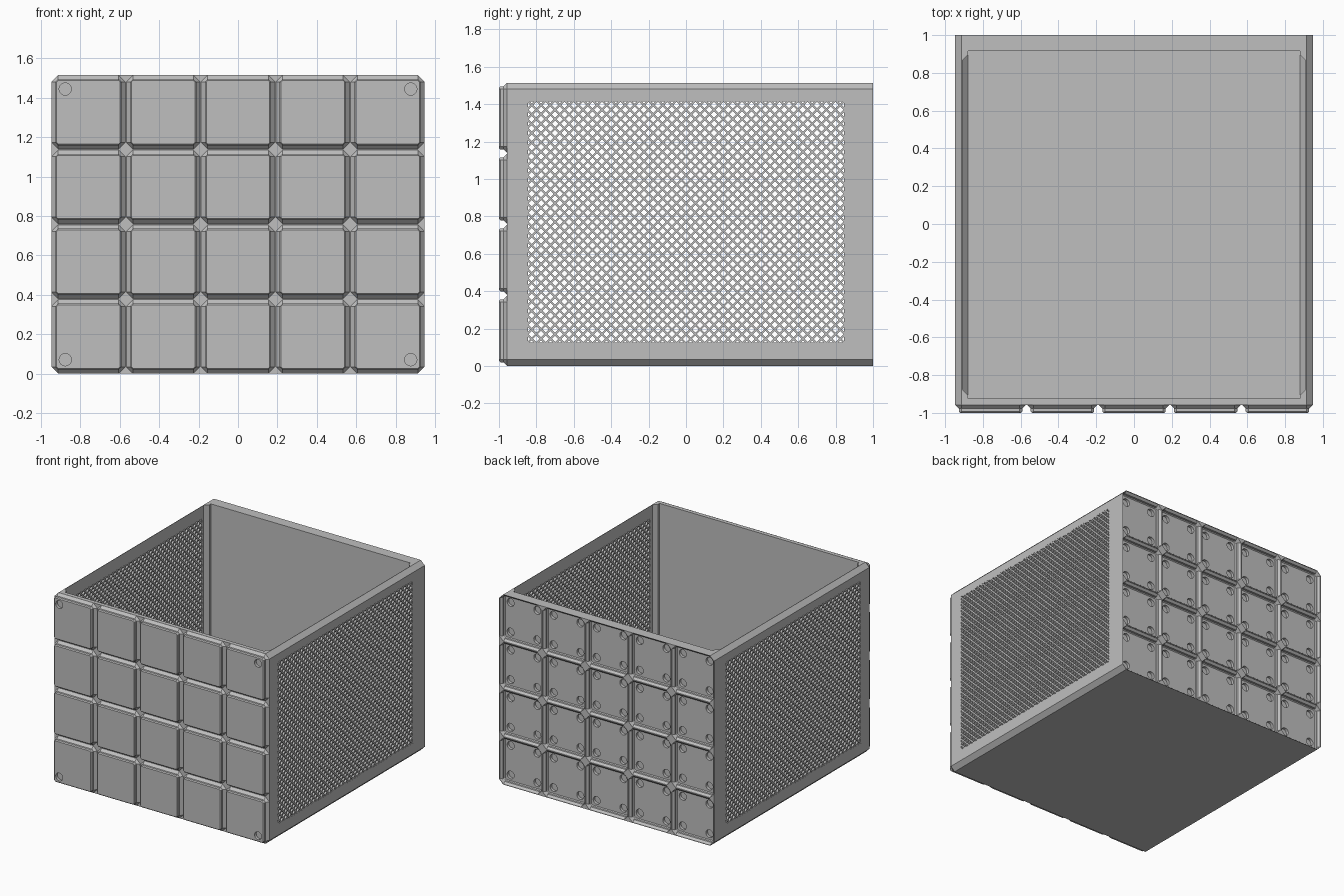
import bpy, bmesh
from math import radians
from mathutils import Matrix, Vector

if "Cube" in bpy.data.objects:
    bpy.data.objects.remove(bpy.data.objects["Cube"], do_unlink=True)

PITCH = 0.3795                 # size of one grid unit
COLS, ROWS = 5, 4
HX, HZ = 0.9465, 0.757         # half width and half height of the body
MAGNET = 0.1175                # magnet hole offset from a unit's centre
FRONT = -0.957                 # front face of the body, behind the feet

grey = bpy.data.materials.new("light_grey")
grey.use_nodes = True
grey.diffuse_color = (0.52, 0.52, 0.52, 1)
grey.node_tree.nodes["Principled BSDF"].inputs["Base Color"].default_value = grey.diffuse_color

CENTRES = [((c - (COLS - 1) / 2) * PITCH, HZ + (r - (ROWS - 1) / 2) * PITCH)
           for c in range(COLS) for r in range(ROWS)]


def finish(name, bm):
    """Turn a bmesh into a grey object."""
    bmesh.ops.recalc_face_normals(bm, faces=bm.faces)
    mesh = bpy.data.meshes.new(name)
    bm.to_mesh(mesh)
    bm.free()
    mesh.materials.append(grey)
    obj = bpy.data.objects.new(name, mesh)
    bpy.context.collection.objects.link(obj)
    return obj


def loft(bm, cx, cz, sections):
    """Stack chamfered rectangles (y, half x, half z, chamfer) along y."""
    rings = []
    for y, hx, hz, c in sections:
        quarter = [(hx, hz - c), (hx - c, hz)]
        pts = quarter + [(-x, z) for x, z in reversed(quarter)]
        pts += [(-x, -z) for x, z in pts]
        rings.append([bm.verts.new((cx + x, y, cz + z)) for x, z in pts])
    for a, b in zip(rings, rings[1:]):
        for i in range(8):
            j = (i + 1) % 8
            bm.faces.new((a[i], a[j], b[j], b[i]))
    bm.faces.new(rings[0])
    bm.faces.new(rings[-1])


def hull(name, points):
    bm = bmesh.new()
    for p in points:
        bm.verts.new(p)
    bmesh.ops.convex_hull(bm, input=bm.verts)
    bmesh.ops.dissolve_limit(bm, angle_limit=0.01, verts=bm.verts, edges=bm.edges)
    return finish(name, bm)


def box(name, hx, ys, zs):
    return hull(name, [(x, y, z) for x in (-hx, hx) for y in ys for z in zs])


def holes(name, spots, y, depth):
    """Round cutters along y, centred at y."""
    bm = bmesh.new()
    for x, z in spots:
        bmesh.ops.create_cone(
            bm, cap_ends=True, segments=24, radius1=0.031, radius2=0.031, depth=depth,
            matrix=Matrix.Translation((x, y, z)) @ Matrix.Rotation(radians(90), 4, "X"))
    return finish(name, bm)


def bake(obj):
    """Apply all modifiers."""
    graph = bpy.context.evaluated_depsgraph_get()
    mesh = bpy.data.meshes.new_from_object(obj.evaluated_get(graph))
    obj.modifiers.clear()
    obj.data = mesh


def carve(obj, cutters):
    for cutter in cutters:
        mod = obj.modifiers.new("cut", "BOOLEAN")
        mod.operation, mod.solver, mod.object = "DIFFERENCE", "EXACT", cutter
        bake(obj)
        bpy.data.objects.remove(cutter, do_unlink=True)


def smooth(obj):
    bpy.ops.object.select_all(action="DESELECT")
    obj.select_set(True)
    bpy.context.view_layer.objects.active = obj
    bpy.ops.object.shade_smooth_by_angle(angle=radians(30))


# Body: chamfered block, hollowed from above
bm = bmesh.new()
loft(bm, 0, HZ, [(FRONT, HX, HZ, 0.034), (1, HX, HZ, 0.034)])
body = finish("bin_body", bm)
cavity = box("cavity_cutter", 0.88, (-0.925, 0.915), (0.05, 2))

# Side walls thinned from the inside with sloped edges
recess = hull("recess_cutter",
              [(s * x, y, z) for s in (-1, 1)
               for x, ys, zs in ((0.909, (-0.875, 0.865), (0.08, 2)),
                                 (0.88, (-0.905, 0.895), (0.05, 2)))
               for y in ys for z in zs])
windows = box("window_cutter", 1.2, (-0.85, 0.85), (0.12, 1.42))

# Back sockets that receive the feet, with four magnet holes each
bm = bmesh.new()
for cx, cz in CENTRES:
    loft(bm, cx, cz, [(y, h, h, c) for y, h, c in (
        (0.957, 0.164, 0.01), (0.9635, 0.1705, 0.016), (0.98, 0.1705, 0.016),
        (0.9955, 0.186, 0.036), (1.02, 0.186, 0.036))])
sockets = finish("socket_cutter", bm)
back_holes = holes("back_hole_cutter",
                   [(cx + i * MAGNET, cz + k * MAGNET) for cx, cz in CENTRES
                    for i in (-1, 1) for k in (-1, 1)], 0.957, 0.044)
carve(body, [cavity, recess, windows, sockets, back_holes])
smooth(body)

# Front feet, with a magnet hole in each outer corner
bm = bmesh.new()
for cx, cz in CENTRES:
    loft(bm, cx, cz, [(y, h, h, c) for y, h, c in (
        (FRONT, 0.1875, 0.034), (-0.9765, 0.168, 0.0145),
        (-0.9928, 0.168, 0.0145), (-1, 0.1608, 0.0072))])
feet = finish("front_feet", bm)
corners = [(s * (2 * PITCH + MAGNET), HZ + t * (1.5 * PITCH + MAGNET))
           for s in (-1, 1) for t in (-1, 1)]
carve(feet, [holes("front_hole_cutter", corners, -1, 0.044)])
smooth(feet)

# Diamond lattice panels filling the side windows
for side, label in ((1, "left"), (-1, "right")):
    bm = bmesh.new()
    bmesh.ops.create_grid(bm, x_segments=34, y_segments=26, size=1)
    for v in bm.verts:
        v.co = Vector((side * 0.9275, v.co.x * 0.85, 0.77 + v.co.y * 0.65))
    inner = [e for e in bm.edges if not e.is_boundary]
    bmesh.ops.poke(bm, faces=bm.faces[:])
    bmesh.ops.dissolve_edges(bm, edges=inner, use_verts=False)
    diamonds = bm.faces[:]
    bmesh.ops.inset_individual(bm, faces=diamonds, thickness=0.0055, use_even_offset=True)
    bmesh.ops.delete(bm, geom=diamonds, context="FACES")
    panel = finish(label + "_lattice", bm)
    mod = panel.modifiers.new("thickness", "SOLIDIFY")
    mod.thickness, mod.offset = 0.037, 0
    bake(panel)
